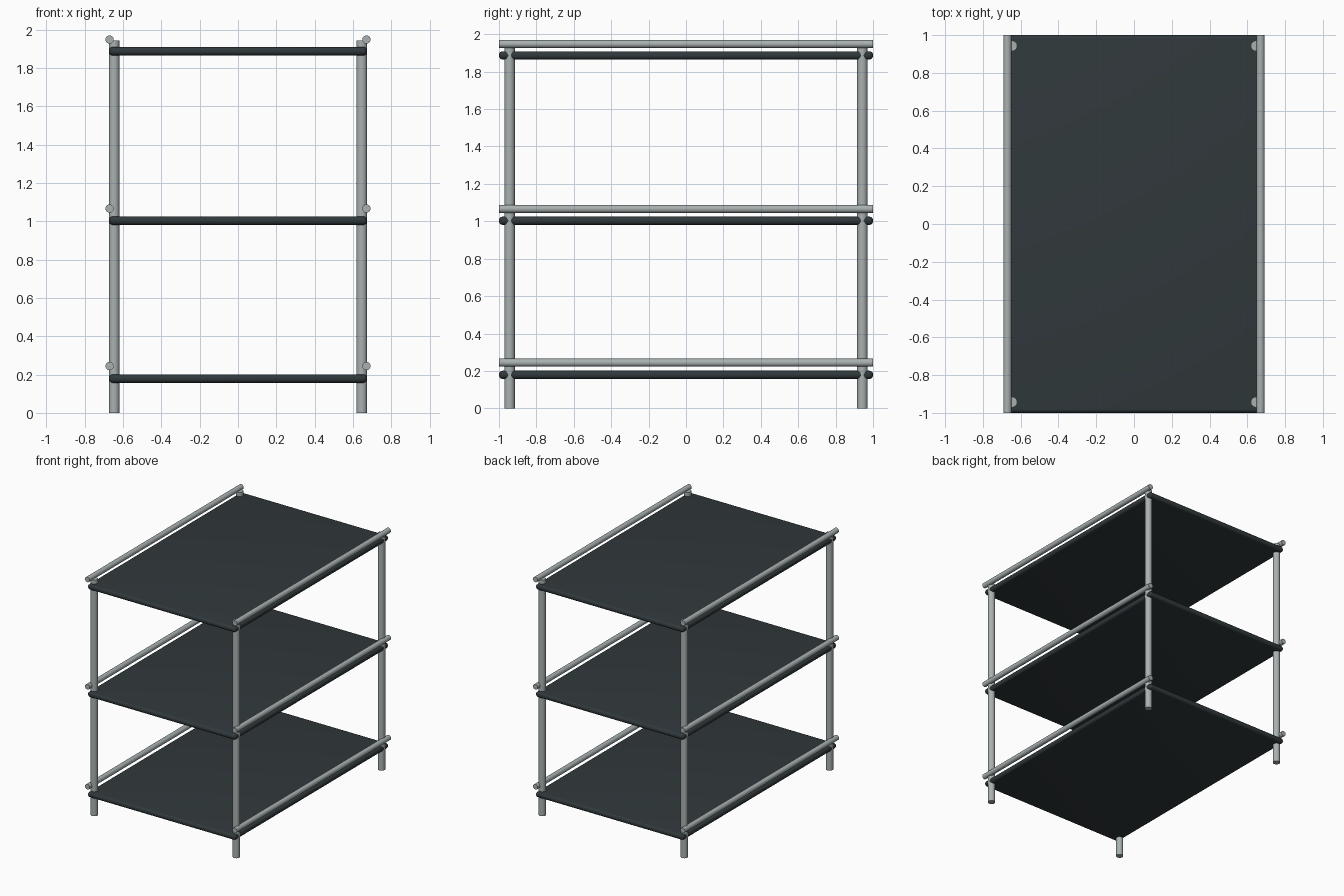
import bpy, math

if "Cube" in bpy.data.objects:
    bpy.data.objects.remove(bpy.data.objects["Cube"])

def material(name, rgb):
    m = bpy.data.materials.new(name)
    m.diffuse_color = (*rgb, 1)
    m.use_nodes = True
    m.node_tree.nodes["Principled BSDF"].inputs["Base Color"].default_value = m.diffuse_color
    return m

METAL = material("grey_metal", (0.40, 0.44, 0.44))
DARK = material("dark_panel", (0.03, 0.04, 0.044))

def finish(ob, name, mat):
    ob.name = name
    ob.data.materials.append(mat)
    bpy.ops.object.shade_smooth_by_angle(angle=math.radians(40))

def tube(name, loc, radius, length, rot=(0, 0, 0)):
    bpy.ops.mesh.primitive_cylinder_add(vertices=32, radius=radius, depth=length,
                                        location=loc, rotation=rot)
    finish(bpy.context.object, name, METAL)

def shelf(name, z):
    bpy.ops.mesh.primitive_cube_add(size=1, location=(0, 0, z))
    ob = bpy.context.object
    ob.scale = (1.346, 2.0, 0.044)
    bpy.ops.object.transform_apply(location=False, rotation=False, scale=True)
    # rolled shelf edge
    bev = ob.modifiers.new("rounded_edge", 'BEVEL')
    bev.width = 0.02
    bev.segments = 5
    bpy.ops.object.modifier_apply(modifier=bev.name)
    finish(ob, name, DARK)

# four corner posts
POST_H = 1.942
for sx, xn in ((-1, "left"), (1, "right")):
    for sy, yn in ((-1, "front"), (1, "back")):
        tube(f"{yn}_{xn}_post", (sx * 0.646, sy * 0.943, POST_H / 2), 0.028, POST_H)

# three shelves, each with a rail along both sides
for level, z_shelf, z_rail in (("bottom", 0.179, 0.244),
                               ("middle", 1.003, 1.066),
                               ("top", 1.887, 1.948)):
    shelf(f"{level}_shelf", z_shelf)
    for sx, xn in ((-1, "left"), (1, "right")):
        tube(f"{level}_{xn}_rail", (sx * 0.67, 0, z_rail), 0.0215, 2.0,
             (math.pi / 2, 0, 0))
